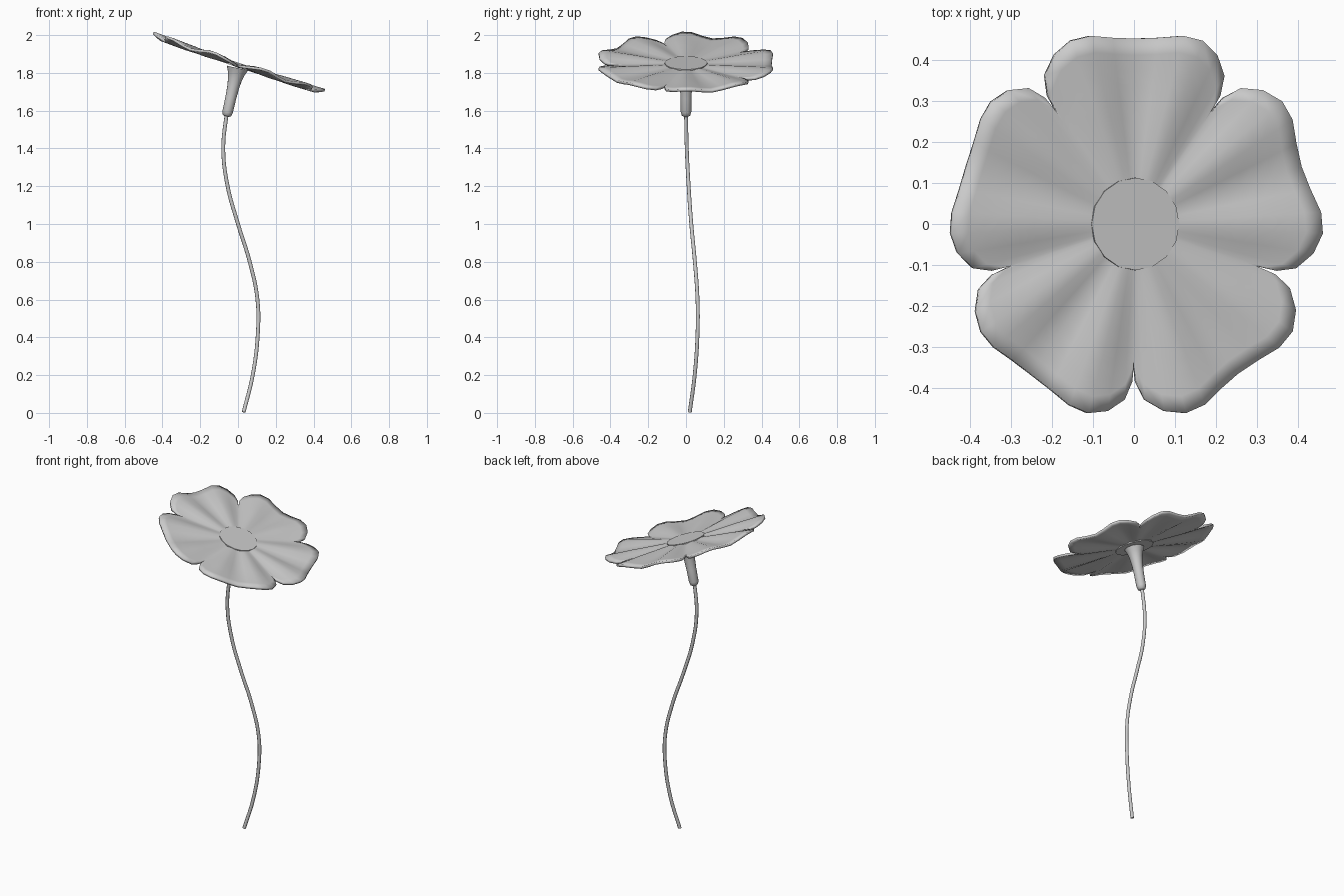
import bpy, bmesh
from math import sin, cos, pi, radians, atan2
from mathutils import Vector, Matrix

if "Cube" in bpy.data.objects:
    bpy.data.objects.remove(bpy.data.objects["Cube"])

TILT = Matrix.Translation((0, 0, 1.842)) @ Matrix.Rotation(radians(18.5), 4, 'Y')


def finish(name, bm, angle=40):
    bmesh.ops.recalc_face_normals(bm, faces=bm.faces)
    me = bpy.data.meshes.new(name)
    bm.to_mesh(me)
    bm.free()
    ob = bpy.data.objects.new(name, me)
    bpy.context.collection.objects.link(ob)
    bpy.ops.object.select_all(action='DESELECT')
    ob.select_set(True)
    bpy.context.view_layer.objects.active = ob
    bpy.ops.object.shade_smooth_by_angle(angle=radians(angle))
    return ob


def loft(bm, rings, closed=True):
    """Bridge rings of points; optionally cap both ends."""
    vs = [[bm.verts.new(p) for p in r] for r in rings]
    n = len(vs[0])
    for a, b in zip(vs, vs[1:]):
        for i in range(n):
            bm.faces.new((a[i], a[(i + 1) % n], b[(i + 1) % n], b[i]))
    if closed:
        bm.faces.new(vs[0][::-1])
        bm.faces.new(vs[-1])


# Petals: half outline of one petal as (degrees from its middle, radius)
half = [(0, .453), (7.5, .459), (14.6, .475), (20.7, .479), (26.8, .463),
        (32.4, .430), (35.2, .385), (36, .33)]
outline = [(-a, r) for a, r in half[:0:-1]] + half[:-1]
bm = bmesh.new()
rings = []
for k in range(11):
    f = k / 10
    ring = []
    for p in range(5):
        for a, r in outline:
            th = radians(90 + 72 * p + a)
            rad = .05 + (r - .05) * f
            wave = -.011 * cos(radians(10 * a)) * min(1, max(0, (rad - .06) / .25))
            ring.append((rad * cos(th), rad * sin(th), wave + .04 * rad * rad))
    rings.append(ring)
loft(bm, rings, closed=False)
petals = finish("petals", bm)
petals.matrix_world = TILT
sol = petals.modifiers.new("thickness", 'SOLIDIFY')
sol.thickness = .014
sol.offset = 0

# Flower centre disc
bm = bmesh.new()
bmesh.ops.create_cone(bm, cap_ends=True, segments=16, radius1=.113,
                      radius2=.113, depth=.024)
disc = finish("flower_centre", bm, 30)
disc.matrix_world = TILT

# Flared cup under the petals
base, top = Vector((-.06, 0, 1.57)), Vector((0, 0, 1.838))
axis = (top - base).normalized()
rot = Vector((0, 0, 1)).rotation_difference(axis)
profile = [(.014, 0), (.023, .006), (.028, .025), (.029, .10), (.032, .16),
           (.038, .205), (.046, .235), (.058, .262)]
bm = bmesh.new()
loft(bm, [[base + rot @ Vector((r * cos(2 * pi * i / 16), r * sin(2 * pi * i / 16), h))
           for i in range(16)] for r, h in profile])
finish("flower_cup", bm, 50)

# Curved stem
path = [(.03, .02, .004), (.078, .046, .2), (.105, .061, .42), (.103, .061, .6),
        (.062, .047, .8), (0, .028, 1.0), (-.055, .014, 1.2), (-.078, .004, 1.4),
        (-.058, 0, 1.6)]
cu = bpy.data.curves.new("stem", 'CURVE')
cu.dimensions = '3D'
cu.bevel_depth = .0105
cu.bevel_resolution = 2
cu.use_fill_caps = True
cu.resolution_u = 6
sp = cu.splines.new('BEZIER')
sp.bezier_points.add(len(path) - 1)
for bp, co in zip(sp.bezier_points, path):
    bp.co = co
    bp.handle_left_type = bp.handle_right_type = 'AUTO'
stem = bpy.data.objects.new("stem", cu)
bpy.context.collection.objects.link(stem)
